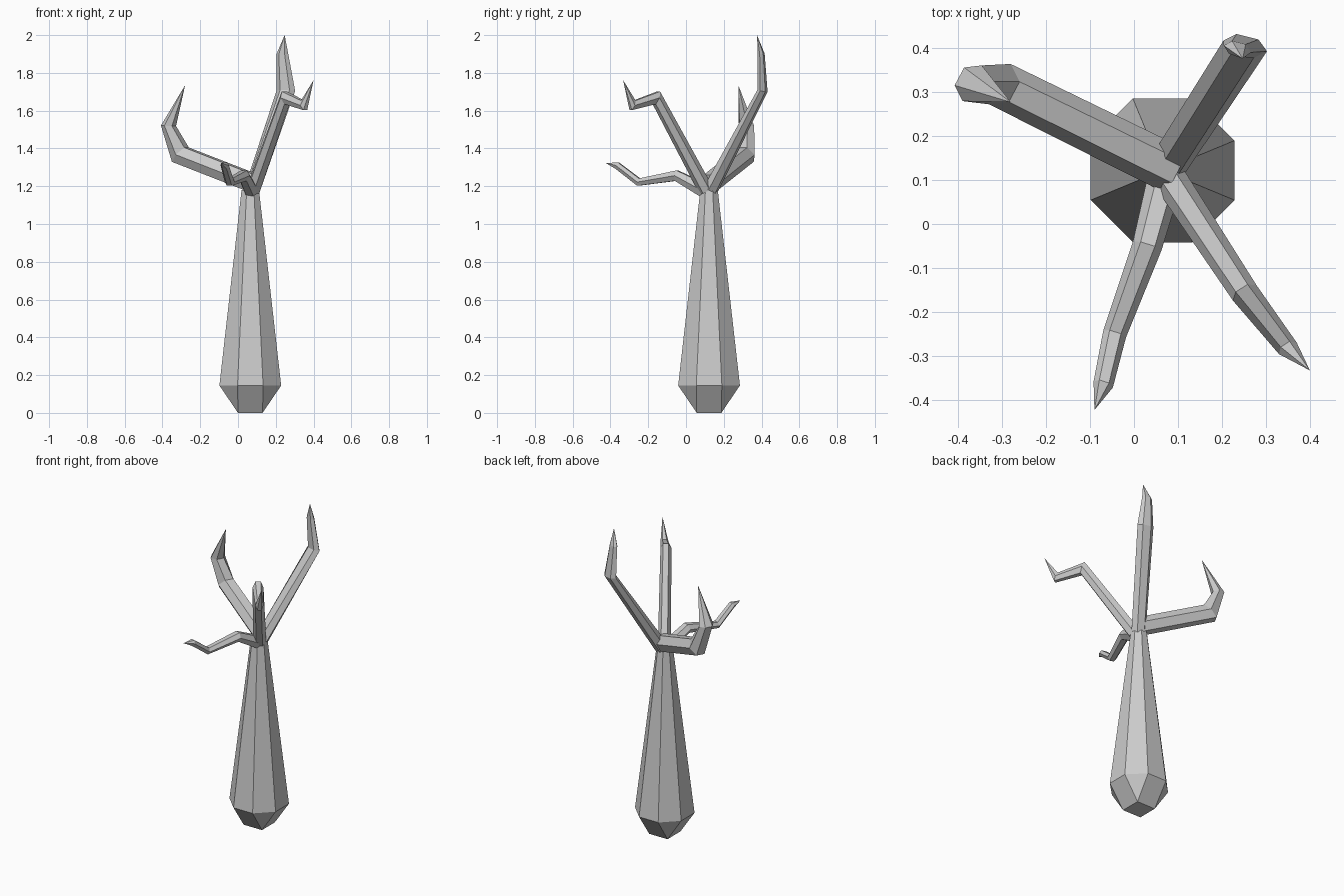
import bpy, bmesh, math
from mathutils import Vector

if "Cube" in bpy.data.objects:
    bpy.data.objects.remove(bpy.data.objects["Cube"])

CX, CY = 0.065, 0.122


def finish(bm, name):
    bmesh.ops.remove_doubles(bm, verts=bm.verts, dist=0.0005)
    bmesh.ops.recalc_face_normals(bm, faces=bm.faces)
    mesh = bpy.data.meshes.new(name)
    bm.to_mesh(mesh)
    bm.free()
    obj = bpy.data.objects.new(name, mesh)
    bpy.context.collection.objects.link(obj)


def loft(bm, rings):
    for a, b in zip(rings, rings[1:]):
        n = len(a)
        for i in range(n):
            j = (i + 1) % n
            bm.faces.new((a[i], a[j], b[j], b[i]))


# Tapered octagonal trunk; the square base opens out into the octagon
bm = bmesh.new()


def octagon(radius, z):
    return [bm.verts.new((CX + radius * math.cos(math.radians(22.5 + 45 * i)),
                          CY + radius * math.sin(math.radians(22.5 + 45 * i)), z))
            for i in range(8)]


wide = octagon(0.177, 0.145)
top = octagon(0.05, 1.18)
loft(bm, [wide, top])
bm.faces.new(top)
base = [bm.verts.new((CX + 0.065 * sx, CY + 0.065 * sy, 0))
        for sx, sy in ((1, 1), (-1, 1), (-1, -1), (1, -1))]
bm.faces.new(base)
for k in range(4):
    a, b, c = wide[2 * k], wide[2 * k + 1], wide[(2 * k + 2) % 8]
    bm.faces.new((a, b, base[k]))
    bm.faces.new((b, c, base[(k + 1) % 4], base[k]))
finish(bm, "trunk")


# Six-sided branch: path points are (x, y, z, half width, half thickness)
def branch(name, side, path):
    bm = bmesh.new()
    side = Vector(side).normalized()
    pts = [Vector(p[:3]) for p in path]
    rings = []
    for i, (x, y, z, w, h) in enumerate(path[:-1]):
        ahead = (pts[i + 1] - pts[i]).normalized()
        back = (pts[i] - pts[i - 1]).normalized() if i else ahead
        up = side.cross(ahead + back).normalized()
        rings.append([bm.verts.new(pts[i] + side * w * c + up * h * s)
                      for c, s in ((1, 0), (.5, 1), (-.5, 1), (-1, 0), (-.5, -1), (.5, -1))])
    loft(bm, rings)
    bm.faces.new(rings[0])
    tip = bm.verts.new(pts[-1])
    last = rings[-1]
    for i in range(6):
        bm.faces.new((last[i], last[(i + 1) % 6], tip))
    finish(bm, name)


branch("branch_back_left", (0.47, 0.88, 0), [
    (0.085, 0.125, 1.215, 0.055, 0.048),
    (-0.305, 0.318, 1.367, 0.052, 0.053),
    (-0.368, 0.320, 1.52, 0.046, 0.033),
    (-0.28, 0.277, 1.735, 0, 0)])
branch("branch_back_right", (1, -0.25, 0), [
    (0.075, 0.13, 1.18, 0.045, 0.035),
    (0.253, 0.405, 1.705, 0.051, 0.022),
    (0.235, 0.398, 1.90, 0.032, 0.015),
    (0.247, 0.376, 2.0, 0, 0)])
branch("branch_front_right", (0.84, 0.54, 0), [
    (0.08, 0.105, 1.18, 0.038, 0.035),
    (0.252, -0.157, 1.668, 0.032, 0.036),
    (0.350, -0.283, 1.628, 0.024, 0.028),
    (0.40, -0.333, 1.762, 0, 0)])
branch("branch_front_left", (0.95, -0.3, 0), [
    (0.07, 0.10, 1.175, 0.040, 0.036),
    (0.03, -0.05, 1.256, 0.034, 0.028),
    (-0.044, -0.25, 1.222, 0.027, 0.020),
    (-0.07, -0.365, 1.31, 0.023, 0.018),
    (-0.09, -0.423, 1.322, 0, 0)])
